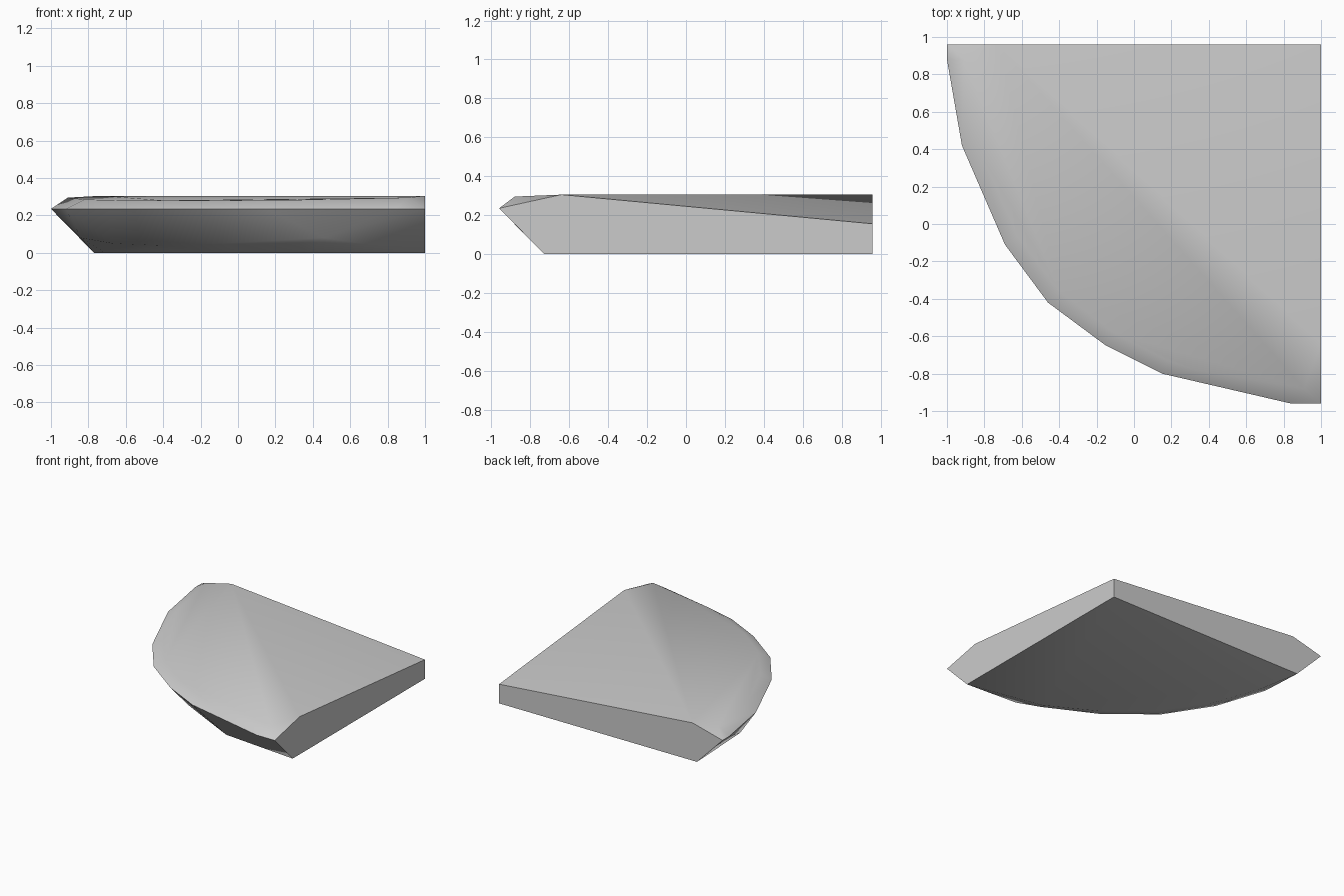
import bpy
import bmesh
from math import radians

cube = bpy.data.objects.get("Cube")
if cube:
    bpy.data.objects.remove(cube, do_unlink=True)

# Stone grey material
grey = bpy.data.materials.new("stone_grey")
grey.use_nodes = True
colour = (0.6, 0.6, 0.6, 1)
grey.diffuse_color = colour
grey.node_tree.nodes["Principled BSDF"].inputs["Base Color"].default_value = colour

# Widest outline of the rounded side, all at one height
outline = [(x, y, 0.235) for x, y in (
    (-1, .96), (-1, .88), (-.92, .42), (-.69, -.11), (-.46, -.42),
    (-.15, -.65), (.15, -.80), (.84, -.96), (1, -.96))]

# Bevelled upper rim
rim = [(-.91, .88, .295), (-.82, .38, .285), (-.62, -.07, .28),
       (-.40, -.36, .28), (-.11, -.58, .28), (.18, -.73, .28),
       (.33, -.78, .283), (.91, -.88, .295)]

# Straight crest, sloping down to the low inner corner
crest = [(-.73, .96, .305), (1, -.64, .305), (1, .96, .155)]

# Lower bulge of the undercut
bulge = [(-.84, .51, .08), (-.67, .14, .05), (-.43, -.20, .04),
         (-.09, -.50, .05), (.31, -.70, .05), (.46, -.81, .08)]

# Flat base
base = [(x, y, 0) for x, y in (
    (1, .96), (-.77, .96), (-.71, .63), (-.57, .23), (-.33, -.12),
    (-.01, -.40), (.38, -.61), (1, -.73))]

# Wrap the convex slab around its section points
bm = bmesh.new()
for point in outline + rim + crest + bulge + base:
    bm.verts.new(point)
bmesh.ops.convex_hull(bm, input=bm.verts[:])
bmesh.ops.dissolve_limit(bm, angle_limit=radians(0.5), verts=bm.verts[:], edges=bm.edges[:])
bmesh.ops.recalc_face_normals(bm, faces=bm.faces[:])

mesh = bpy.data.meshes.new("quarter_slab")
bm.to_mesh(mesh)
bm.free()
mesh.materials.append(grey)
slab = bpy.data.objects.new("quarter_slab", mesh)
bpy.context.collection.objects.link(slab)

# Soften the rounded side, keep the cut edges crisp
bpy.ops.object.select_all(action='DESELECT')
slab.select_set(True)
bpy.context.view_layer.objects.active = slab
bpy.ops.object.shade_smooth_by_angle(angle=radians(35))
